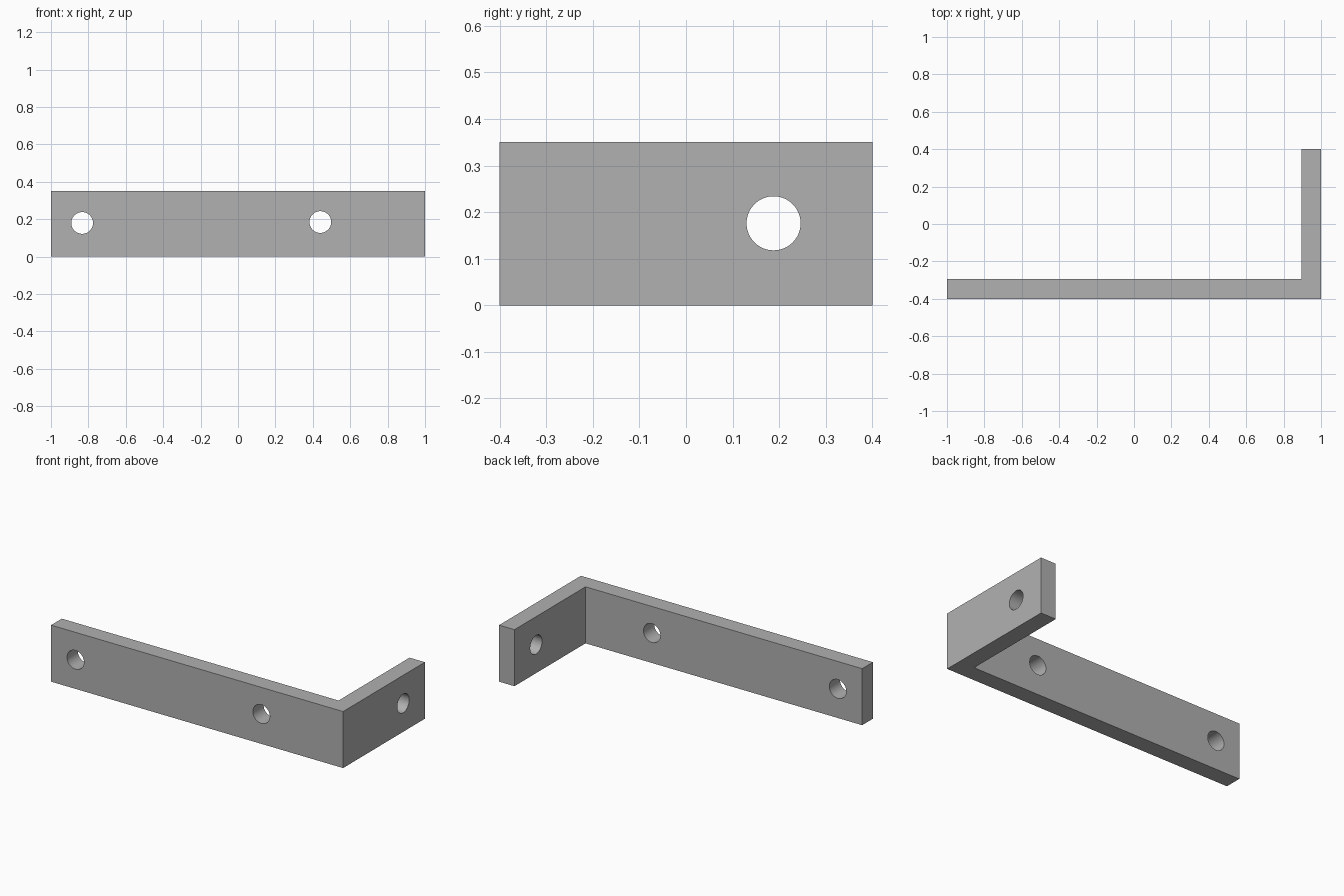
import bpy, bmesh, math
from mathutils import Matrix, Vector

cube = bpy.data.objects.get("Cube")
if cube:
    bpy.data.objects.remove(cube)

HEIGHT, THICK, HALF_Y = 0.35, 0.105, 0.4
HOLE_RADIUS = 0.058

steel = bpy.data.materials.new("plain grey")
steel.use_nodes = True
grey = (0.44, 0.44, 0.44, 1)
steel.diffuse_color = grey
steel.node_tree.nodes["Principled BSDF"].inputs["Base Color"].default_value = grey


def add_object(name, bm):
    bmesh.ops.recalc_face_normals(bm, faces=bm.faces)
    mesh = bpy.data.meshes.new(name)
    bm.to_mesh(mesh)
    bm.free()
    mesh.materials.append(steel)
    obj = bpy.data.objects.new(name, mesh)
    bpy.context.collection.objects.link(obj)
    return obj


# L-shaped plate: long arm along the front, short arm on the left
outline = [(-1, -HALF_Y), (1, -HALF_Y), (1, HALF_Y), (1 - THICK, HALF_Y),
           (1 - THICK, THICK - HALF_Y), (-1, THICK - HALF_Y)]
bm = bmesh.new()
base = bm.faces.new([bm.verts.new((x, y, 0)) for x, y in outline])
top = bmesh.ops.extrude_face_region(bm, geom=[base])["geom"]
bmesh.ops.translate(bm, vec=(0, 0, HEIGHT),
                    verts=[g for g in top if isinstance(g, bmesh.types.BMVert)])
bracket = add_object("angle_bracket", bm)


# Screw holes, drilled with hidden cylinders
def drill(name, centre, axis):
    bm = bmesh.new()
    turn = Matrix.Rotation(math.pi / 2, 4, axis)
    bmesh.ops.create_cone(bm, cap_ends=True, segments=64, radius1=HOLE_RADIUS,
                          radius2=HOLE_RADIUS, depth=THICK * 2,
                          matrix=Matrix.Translation(Vector(centre)) @ turn)
    cutter = add_object(name, bm)
    cutter.hide_render = True
    cutter.hide_viewport = True
    cut = bracket.modifiers.new(name, 'BOOLEAN')
    cut.operation = 'DIFFERENCE'
    cut.solver = 'EXACT'
    cut.object = cutter
    return cutter


front_y = THICK / 2 - HALF_Y
cutters = [drill("end_hole_cutter", (-0.833, front_y, 0.18), 'X'),
           drill("middle_hole_cutter", (0.44, front_y, 0.185), 'X'),
           drill("short_arm_hole_cutter", (1 - THICK / 2, 0.188, 0.176), 'Y')]

# Apply the cuts and remove the cutters
bpy.context.view_layer.update()
depsgraph = bpy.context.evaluated_depsgraph_get()
drilled = bpy.data.meshes.new_from_object(bracket.evaluated_get(depsgraph))
bracket.modifiers.clear()
bracket.data = drilled
for cutter in cutters:
    bpy.data.objects.remove(cutter)

# Smooth hole walls, sharp plate edges
bpy.ops.object.select_all(action='DESELECT')
bracket.select_set(True)
bpy.context.view_layer.objects.active = bracket
bpy.ops.object.shade_smooth_by_angle(angle=math.radians(30))
